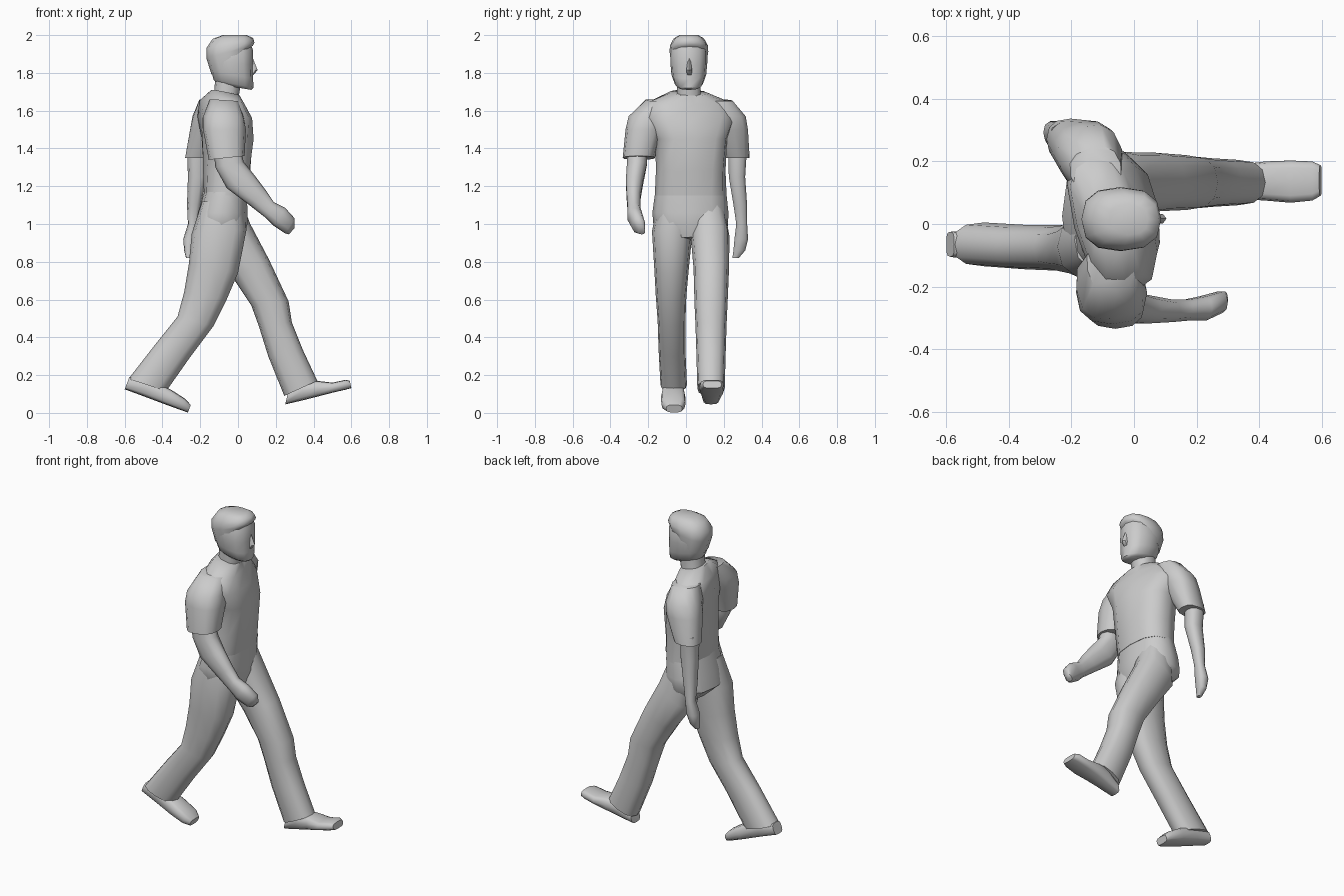
import bpy, bmesh, math
from mathutils import Vector, Matrix


def finish(name, bm, angle):
    bmesh.ops.recalc_face_normals(bm, faces=bm.faces)
    me = bpy.data.meshes.new(name)
    bm.to_mesh(me)
    bm.free()
    ob = bpy.data.objects.new(name, me)
    bpy.context.collection.objects.link(ob)
    bpy.ops.object.select_all(action='DESELECT')
    ob.select_set(True)
    bpy.context.view_layer.objects.active = ob
    bpy.ops.object.shade_smooth_by_angle(angle=math.radians(angle))
    return ob


# Skin rounded rings; each ring: back x, back z, front x, front z, y min, y max, [yaw]
def loft(name, rings, n=12, power=0.8, angle=50):
    bm = bmesh.new()
    loops = []
    for xb, zb, xf, zf, y0, y1, *yaw in rings:
        c = Vector(((xb + xf) / 2, (y0 + y1) / 2, (zb + zf) / 2))
        u = Vector(((xf - xb) / 2, 0, (zf - zb) / 2))
        v = Vector((0, (y1 - y0) / 2, 0))
        rot = Matrix.Rotation(math.radians(yaw[0] if yaw else 0), 3, 'Z')
        loop = []
        for i in range(n):
            a = math.tau * i / n
            s, t = [math.copysign(abs(k) ** power, k) if abs(k) > 1e-6 else 0
                    for k in (math.cos(a), math.sin(a))]
            loop.append(bm.verts.new(c + rot @ (u * s + v * t)))
        loops.append(loop)
    for a, b in zip(loops, loops[1:]):
        for i in range(n):
            j = (i + 1) % n
            bm.faces.new((a[i], a[j], b[j], b[i]))
    bm.faces.new(loops[0])
    bm.faces.new(loops[-1])
    return finish(name, bm, angle)


# Shirt body, twisting and widening into the shoulders
loft("shirt", [
    (-.18, 1.15, .05, 1.15, -.165, .215, 0),
    (-.185, 1.28, .065, 1.28, -.16, .21, 5),
    (-.19, 1.45, .08, 1.45, -.165, .22, 10),
    (-.195, 1.57, .055, 1.56, -.23, .27, 15),
    (-.185, 1.655, .015, 1.635, -.205, .24, 15),
    (-.14, 1.71, .005, 1.68, -.085, .115, 12)])

# Sleeves, sloping from the collar over the shoulder to the cuff
loft("right_sleeve", [
    (-.15, 1.66, .0, 1.65, -.215, -.05, 12),
    (-.185, 1.57, .03, 1.57, -.305, -.08, 8),
    (-.185, 1.5, .042, 1.5, -.32, -.12),
    (-.155, 1.34, .035, 1.36, -.335, -.165)])
loft("left_sleeve", [
    (-.205, 1.66, -.04, 1.65, .1, .245, 15),
    (-.24, 1.57, -.035, 1.57, .11, .315, 15),
    (-.255, 1.5, -.055, 1.5, .14, .328, 12),
    (-.28, 1.35, -.125, 1.35, .205, .337)])

# Bare arms with closed hands
loft("right_arm", [
    (-.13, 1.4, .01, 1.42, -.31, -.2),
    (-.12, 1.3, .03, 1.33, -.315, -.205),
    (-.06, 1.19, .09, 1.255, -.32, -.225),
    (.06, 1.1, .15, 1.175, -.315, -.24),
    (.15, 1.03, .19, 1.115, -.31, -.24),
    (.19, .99, .25, 1.085, -.31, -.23),
    (.25, .95, .3, 1.03, -.285, -.215),
    (.27, .945, .3, .98, -.255, -.215)], n=10)
loft("left_arm", [
    (-.27, 1.4, -.165, 1.4, .22, .325),
    (-.265, 1.25, -.165, 1.25, .225, .315),
    (-.27, 1.1, -.195, 1.1, .25, .325),
    (-.265, 1.0, -.21, 1.0, .265, .325),
    (-.29, .92, -.22, .92, .255, .33),
    (-.285, .86, -.235, .86, .25, .315),
    (-.275, .82, -.25, .82, .245, .28)], n=10)

# Trousers: seat and two striding legs
loft("trouser_seat", [
    (-.178, 1.17, .047, 1.17, -.163, .213),
    (-.212, 1.06, .05, 1.06, -.178, .225),
    (-.23, .98, .05, 1.0, -.172, .222),
    (-.14, .9, .03, .93, -.12, .17)])
loft("right_leg", [
    (-.19, 1.12, .02, 1.12, -.15, .05),
    (-.245, .95, .045, .97, -.18, .035),
    (-.26, .79, .0, .74, -.168, .015),
    (-.285, .64, -.06, .6, -.16, .002),
    (-.32, .51, -.13, .46, -.15, -.003),
    (-.44, .36, -.25, .3, -.145, -.003),
    (-.58, .18, -.38, .115, -.135, .005)])
loft("left_leg", [
    (-.15, 1.09, .02, 1.12, .02, .2),
    (-.14, .87, .065, 1.0, .025, .23),
    (-.03, .72, .165, .81, .04, .228),
    (.07, .57, .268, .59, .045, .22),
    (.11, .46, .285, .48, .05, .215),
    (.16, .3, .345, .33, .055, .21),
    (.245, .09, .42, .17, .06, .205)])

# Shoes, lofted heel to toe (bottom edge, top edge)
loft("right_shoe", [
    (-.6, .125, -.575, .19, -.105, -.025),
    (-.5, .088, -.46, .18, -.12, -.015),
    (-.38, .043, -.35, .12, -.133, -.003),
    (-.3, .014, -.28, .075, -.13, -.003),
    (-.265, .002, -.25, .042, -.105, -.02)], power=.6)
loft("left_shoe", [
    (.25, .045, .265, .11, .09, .175),
    (.35, .068, .33, .165, .08, .19),
    (.42, .086, .42, .17, .075, .2),
    (.5, .107, .5, .16, .068, .203),
    (.57, .123, .57, .175, .075, .2),
    (.6, .131, .592, .17, .09, .188)], power=.6)

# Neck and head
loft("neck", [
    (-.14, 1.62, .0, 1.62, -.05, .09),
    (-.125, 1.7, .005, 1.68, -.05, .08),
    (-.12, 1.8, .02, 1.77, -.05, .08)], n=10)
loft("head", [
    (-.11, 1.74, .07, 1.71, -.04, .07),
    (-.13, 1.765, .082, 1.72, -.06, .09),
    (-.14, 1.81, .08, 1.77, -.077, .107),
    (-.155, 1.87, .08, 1.84, -.083, .113),
    (-.16, 1.93, .08, 1.92, -.083, .113),
    (-.12, 1.98, .06, 1.97, -.055, .085)])
loft("hair", [
    (-.14, 1.79, .06, 1.93, -.08, .11),
    (-.168, 1.88, .08, 1.945, -.087, .118),
    (-.168, 1.93, .087, 1.96, -.085, .116),
    (-.135, 1.98, .08, 1.985, -.065, .095),
    (-.08, 2.0, .045, 2.0, -.035, .065)])

# Nose wedge
loft("nose", [
    (.05, 1.87, .08, 1.875, .01, .024),
    (.05, 1.81, .104, 1.815, .0, .034),
    (.05, 1.785, .083, 1.79, .004, .03)], n=6)
